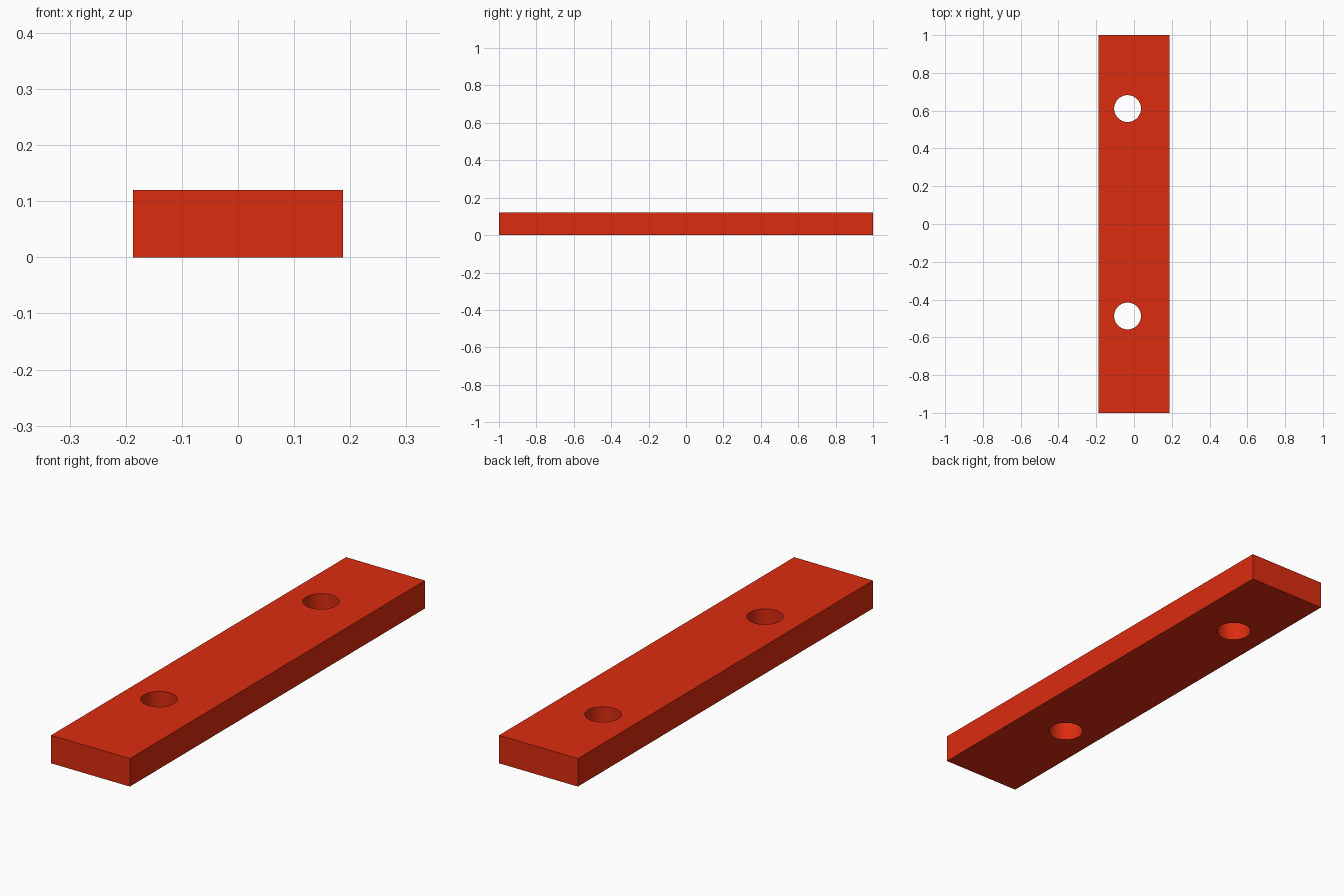
import bpy
from math import radians

if "Cube" in bpy.data.objects:
    bpy.data.objects.remove(bpy.data.objects["Cube"])

WIDTH, LENGTH, HEIGHT = 0.374, 2.0, 0.12
HOLE_X, HOLE_RADIUS = -0.034, 0.071

red = bpy.data.materials.new("red")
red.diffuse_color = (0.72, 0.025, 0.005, 1)
red.use_nodes = True
red.node_tree.nodes["Principled BSDF"].inputs["Base Color"].default_value = red.diffuse_color

# Flat bar
bpy.ops.mesh.primitive_cube_add(size=1, location=(0, 0, HEIGHT / 2))
bar = bpy.context.object
bar.name = "drilled_bar"
bar.scale = (WIDTH, LENGTH, HEIGHT)
bpy.ops.object.transform_apply(location=False, rotation=False, scale=True)
bar.data.materials.append(red)


# Round through holes
def drill(y):
    bpy.ops.mesh.primitive_cylinder_add(vertices=64, radius=HOLE_RADIUS, depth=HEIGHT * 2,
                                        location=(HOLE_X, y, HEIGHT / 2))
    cutter = bpy.context.object
    cutter.data.materials.append(red)
    cutter.hide_render = True
    bpy.context.view_layer.objects.active = bar
    cut = bar.modifiers.new("hole", 'BOOLEAN')
    cut.operation = 'DIFFERENCE'
    cut.solver = 'EXACT'
    cut.object = cutter
    bpy.ops.object.modifier_apply(modifier=cut.name)
    bpy.data.objects.remove(cutter)


for y in (0.611, -0.487):
    drill(y)

# Smooth hole walls, crisp bar edges
bar.select_set(True)
bpy.context.view_layer.objects.active = bar
bpy.ops.object.shade_smooth_by_angle(angle=radians(30))
